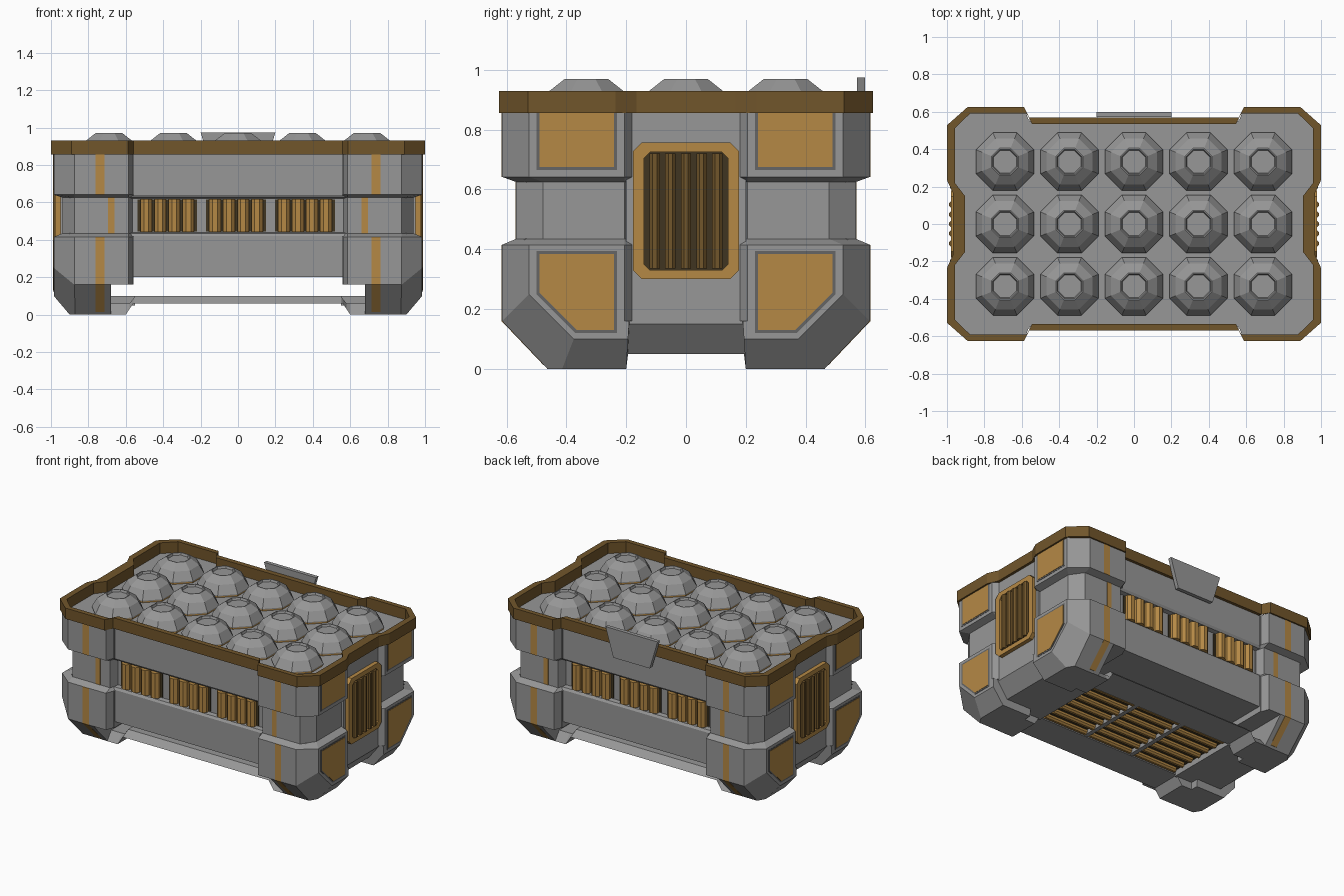
import bpy, bmesh, math
from mathutils import Vector, Matrix

if "Cube" in bpy.data.objects:
    bpy.data.objects.remove(bpy.data.objects["Cube"])


def material(name, rgb):
    m = bpy.data.materials.new(name)
    m.use_nodes = True
    m.diffuse_color = (*rgb, 1)
    m.node_tree.nodes["Principled BSDF"].inputs["Base Color"].default_value = (*rgb, 1)
    return m


GREY = material("grey metal", (0.31, 0.31, 0.31))
DARK = material("dark grey trim", (0.13, 0.13, 0.13))
GOLD = material("gold", (0.46, 0.25, 0.06))
BROWN = material("bronze brown", (0.165, 0.092, 0.024))
SHADE = material("dark brown recess", (0.05, 0.035, 0.015))


def finish(name, bm, mat, mirror=""):
    bmesh.ops.recalc_face_normals(bm, faces=bm.faces)
    me = bpy.data.meshes.new(name)
    bm.to_mesh(me)
    bm.free()
    me.materials.append(mat)
    ob = bpy.data.objects.new(name, me)
    bpy.context.collection.objects.link(ob)
    if mirror:
        mod = ob.modifiers.new("mirror", "MIRROR")
        mod.use_axis = ["x" in mirror, "y" in mirror, "z" in mirror]
        mod.use_mirror_merge = False
    return ob


def bridge(bm, a, b):
    n = len(a)
    for i in range(n):
        j = (i + 1) % n
        bm.faces.new((a[i], a[j], b[j], b[i]))


def loft(bm, rings):
    """Closed solid through matching rings of points."""
    vs = [[bm.verts.new(p) for p in r] for r in rings]
    for a, b in zip(vs, vs[1:]):
        bridge(bm, a, b)
    bm.faces.new(vs[0])
    bm.faces.new(vs[-1])


def place(pts, axis, w):
    if axis == "x":
        return [(w, u, v) for u, v in pts]
    if axis == "y":
        return [(u, w, v) for u, v in pts]
    return [(u, v, w) for u, v in pts]


def prism(name, pts, axis, a, b, mat, mirror=""):
    bm = bmesh.new()
    loft(bm, [place(pts, axis, a), place(pts, axis, b)])
    return finish(name, bm, mat, mirror)


def ring(name, outer, inner, axis, a, b, mat, mirror=""):
    bm = bmesh.new()
    loops = [[bm.verts.new(p) for p in place(q, axis, w)]
             for q, w in ((outer, a), (outer, b), (inner, b), (inner, a))]
    for i in range(4):
        bridge(bm, loops[i], loops[(i + 1) % 4])
    return finish(name, bm, mat, mirror)


def rect(u0, u1, v0, v1, c=0):
    """Rectangle, with corners cut by c."""
    if not c:
        return [(u0, v0), (u1, v0), (u1, v1), (u0, v1)]
    return [(u0 + c, v0), (u1 - c, v0), (u1, v0 + c), (u1, v1 - c),
            (u1 - c, v1), (u0 + c, v1), (u0, v1 - c), (u0, v0 + c)]


def full(q):
    """Whole outline from the +x +y quarter."""
    r = q[::-1]
    return (q + [(x, -y) for x, y in r] + [(-x, -y) for x, y in q]
            + [(-x, y) for x, y in r])


def bars(name, centres, axis, radius, length, mat, mirror=""):
    """Row of eight-sided bars with a flat side facing out."""
    bm = bmesh.new()
    turn = {"x": Matrix.Rotation(math.pi / 2, 4, "Y"), "z": Matrix()}[axis]
    turn = turn @ Matrix.Rotation(math.pi / 8, 4, "Z")
    for c in centres:
        bmesh.ops.create_cone(bm, cap_ends=True, segments=8, radius1=radius, radius2=radius,
                              depth=length, matrix=Matrix.Translation(c) @ turn)
    return finish(name, bm, mat, mirror)


# Core of the crate, with a recessed belt
bm = bmesh.new()
core = [(.2, .55), (.42, .55), (.435, .54), (.44, .51), (.62, .51),
        (.625, .54), (.64, .55), (.855, .55)]
loft(bm, [place(rect(-.9, .9, -y, y), "z", z) for z, y in core])
finish("body_core", bm, GREY)

# Corner blocks with belt notch, and feet with slanted undersides
def corner(i):
    return [(.56, .18), (.56, .56 - i), (.565, .56 - i), (.585, .615 - i),
            (.875, .615 - i), (.985 - i, .525 - i),
            (.985 - i, .205), (.95 - i, .18)]


front, side, low = Vector((.875, .615, .16)), Vector((.985, .525, .25)), Vector((.985, .375, .1))
slant = (side - front).cross(low - front)
if slant.z > 0:
    slant.negate()
cuts = [(front, Vector((0, 1, -.95))), (low, Vector((1, 0, -.85))), (front, slant)]


def cut_corner(name, rings):
    bm = bmesh.new()
    loft(bm, rings)
    bmesh.ops.recalc_face_normals(bm, faces=bm.faces)
    for co, no in cuts:
        bmesh.ops.bisect_plane(bm, geom=bm.verts[:] + bm.edges[:] + bm.faces[:], dist=1e-5,
                               plane_co=co, plane_no=no, clear_outer=True)
        edges = [e for e in bm.edges if e.is_boundary]
        if edges:
            bmesh.ops.holes_fill(bm, edges=edges, sides=0)
    finish(name, bm, GREY, "xy")


levels = [(.16, 0), (.415, 0), (.435, .047), (.625, .047), (.642, 0), (.855, 0)]
cut_corner("corner_block", [place(corner(i), "z", z) for z, i in levels])
foot = [(.68, .2), (.68, .615), (.875, .615), (.985, .525), (.985, .2)]
foot_top = [(.68, .18), (.68, .615), (.875, .615), (.985, .525), (.985, .19)]
cut_corner("foot", [place(foot, "z", 0), place(foot_top, "z", .16)])

# Gold stripes on the corner blocks
prism("upper_stripe", rect(.6, .617, .642, .855), "x", .715, .762, GOLD, "xy")
prism("belt_stripe", rect(.55, .57, .435, .625), "x", .66, .695, GOLD, "xy")
prism("lower_stripe", [(.6, .415), (.617, .415), (.617, .16), (.477, .013), (.45, .013), (.59, .16)],
      "x", .715, .762, GOLD, "xy")

# End walls with slanted skirt
prism("end_wall", [(.8, .05), (.87, .05), (.95, .15), (.95, .855), (.8, .855)],
      "y", -.2, .2, GREY, "x")

# Gold end panels in dark trim
upper = rect(.23, .5, .665, .855)
upper_in = rect(.24, .49, .675, .855)
lower = [(.23, .12), (.37, .12), (.5, .25), (.5, .395), (.23, .395)]
lower_in = [(.24, .13), (.366, .13), (.49, .254), (.49, .385), (.24, .385)]
for label, out, inn in (("upper", upper, upper_in), ("lower", lower, lower_in)):
    prism(label + "_panel_trim", out, "x", .98, .987, DARK, "xy")
    prism(label + "_panel", inn, "x", .982, .989, GOLD, "xy")

# End vents
ring("end_vent_frame", rect(-.178, .178, .3, .757, .03), rect(-.14, .14, .33, .725, .02),
     "x", .94, .978, GOLD, "x")
prism("end_vent_back", rect(-.145, .145, .325, .73), "x", .945, .955, SHADE, "x")
bars("end_vent_bars", [(.971, .052 * k, .528) for k in range(-2, 3)], "z", .019, .385, BROWN, "x")

# Belt vents in three groups, front and back
for k in (-1, 0, 1):
    cx = .368 * k - .01
    tag = ("left", "middle", "right")[k + 1]
    prism("belt_vent_back_" + tag, rect(cx - .16, cx + .16, .445, .615), "y", .505, .516, SHADE, "y")
    bars("belt_bars_" + tag, [(cx + .075 * (j - 1.5), .522, .53) for j in range(4)],
         "z", .034, .175, GOLD, "y")

# Underside tray: bent rails, ends and recessed bars
half = [(.55, .06, .1), (.56, .06, .085), (.58, .03, .06), (.6, 0, .06), (.72, 0, .06)]
stations = [(-x, a, b) for x, a, b in half[::-1]] + half
bm = bmesh.new()
loft(bm, [place([(.25, a), (.465, a), (.42, b), (.25, b)], "x", x) for x, a, b in stations])
finish("tray_rail", bm, GREY, "y")
prism("tray_end", rect(.55, .87, .05, .1), "y", -.26, .26, GREY, "x")
prism("tray_plate", rect(-.56, .56, -.26, .26), "z", .09, .098, SHADE)
prism("tray_divider", rect(.17, .2, -.25, .25), "z", .062, .09, GREY, "x")
bars("tray_bars", [(.364 * k, .078 * j, .08) for k in (-1, 0, 1) for j in range(-3, 4)],
     "x", .02, .33, GOLD)

# Rim around the top
rim_out = [(.56, .57), (.588, .625), (.89, .625), (1, .528), (1, .235), (.968, .165)]
rim_in = [(.545, .535), (.575, .592), (.875, .592), (.958, .512), (.958, .22), (.904, .15)]
ring("top_rim", full(rim_out), full(rim_in), "z", .855, .93, BROWN)


# Faceted domes with sunken tops, on gold collars
def dome_array(name, profile, mat):
    bm = bmesh.new()
    for cx in range(-2, 3):
        for cy in (-1, 0, 1):
            loft(bm, [[(.345 * cx + r * math.cos((i + .5) * math.pi / 4),
                        .333 * cy + r * math.sin((i + .5) * math.pi / 4), z) for i in range(8)]
                      for z, r in profile])
    finish(name, bm, mat)


dome_array("domes", [(.866, .168), (.872, .168), (.93, .133), (.97, .078), (.97, .072), (.955, .066)], GREY)
dome_array("dome_collars", [(.85, .163), (.868, .163)], GOLD)

# Latch plate on the back
prism("back_latch", [(-.14, .775), (.14, .775), (.2, .975), (-.2, .975)], "y", .572, .598, GREY)
